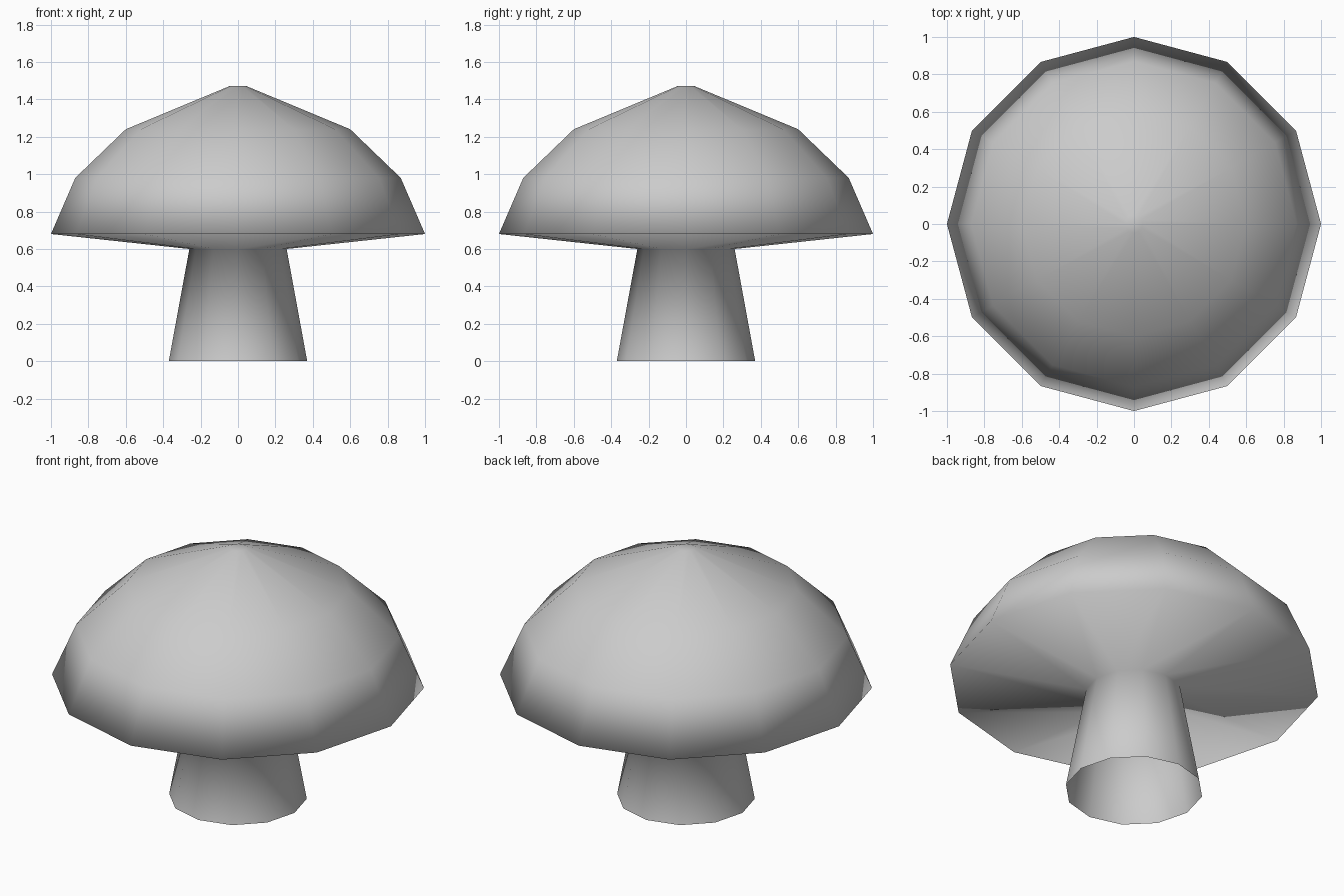
import bpy
import bmesh
from math import cos, sin, tau

cube = bpy.data.objects.get("Cube")
if cube:
    bpy.data.objects.remove(cube, do_unlink=True)

SIDES = 12

# One plain grey for the whole mushroom
grey = bpy.data.materials.new("plain_grey")
grey.use_nodes = True
colour = (0.6, 0.6, 0.6, 1)
grey.diffuse_color = colour
grey.node_tree.nodes["Principled BSDF"].inputs["Base Color"].default_value = colour

# Radius and height: open stem foot, stem top, cap rim, dome, crown
profile = [(0.37, 0), (0.26, 0.6), (1.0, 0.68),
           (0.87, 0.98), (0.6, 1.24), (0.047, 1.47)]

bm = bmesh.new()
rings = [[bm.verts.new((r * cos(tau * i / SIDES), r * sin(tau * i / SIDES), z))
          for i in range(SIDES)] for r, z in profile]

# Skin the rings, leaving the foot of the stem open
for low, high in zip(rings, rings[1:]):
    for i in range(SIDES):
        j = (i + 1) % SIDES
        bm.faces.new((low[i], low[j], high[j], high[i]))

# Small flat crown
bm.faces.new(rings[-1])

# Stem and cap are one continuous, smoothly shaded skin
for face in bm.faces:
    face.smooth = True

mesh = bpy.data.meshes.new("mushroom")
bm.to_mesh(mesh)
bm.free()
mesh.materials.append(grey)
mushroom = bpy.data.objects.new("mushroom", mesh)
bpy.context.collection.objects.link(mushroom)
